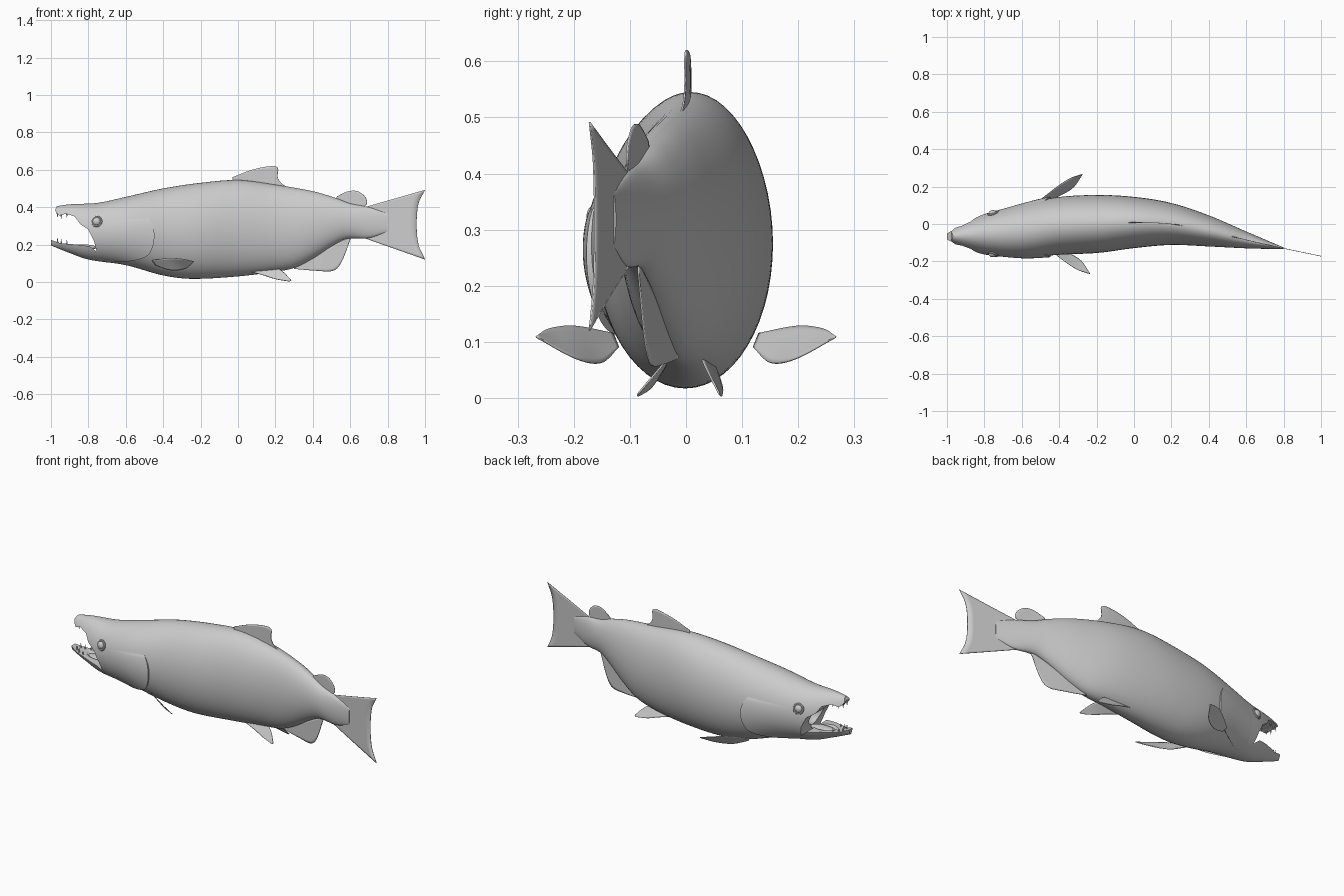
import bpy, bmesh, math
from mathutils import Vector

if "Cube" in bpy.data.objects:
    bpy.data.objects.remove(bpy.data.objects["Cube"])

skin = bpy.data.materials.new("plain_grey")
skin.use_nodes = True
skin.diffuse_color = (0.6, 0.6, 0.6, 1)
skin.node_tree.nodes["Principled BSDF"].inputs["Base Color"].default_value = (0.6, 0.6, 0.6, 1)


def smooth(table, x):
    """Smooth curve through the (x, value) points."""
    n = len(table) - 1
    x = min(max(x, table[0][0]), table[n][0])
    i = max(k for k in range(n) if table[k][0] <= x)

    def slope(k):
        a, b = table[max(k - 1, 0)], table[min(k + 1, n)]
        return (b[1] - a[1]) / (b[0] - a[0])
    (x0, y0), (x1, y1) = table[i], table[i + 1]
    d = x1 - x0
    t = (x - x0) / d
    return ((2*t**3 - 3*t*t + 1) * y0 + (t**3 - 2*t*t + t) * d * slope(i)
            + (3*t*t - 2*t**3) * y1 + (t**3 - t*t) * d * slope(i + 1))


# Body profiles along the length
TOP = [(-1, .40), (-.9, .415), (-.75, .423), (-.6, .455), (-.4, .50), (-.2, .53), (0, .545),
       (.2, .52), (.4, .485), (.52, .45), (.6, .42), (.7, .40), (.8, .365)]
BELLY = [(-1, .195), (-.9, .155), (-.8, .12), (-.6, .09), (-.4, .035), (-.25, .017), (0, .03),
         (.2, .055), (.3, .075), (.4, .125), (.5, .19), (.58, .23), (.7, .235), (.8, .27)]
SPINE = [(-1, -.067), (-.8, -.055), (-.6, -.037), (-.4, -.01), (-.2, 0), (0, .008),
         (.2, 0), (.4, -.037), (.6, -.085), (.8, -.13), (1, -.172)]
WIDTH = [(-1, .022), (-.97, .045), (-.9, .075), (-.8, .108), (-.6, .143), (-.45, .153),
         (-.2, .155), (0, .137), (.2, .112), (.4, .083), (.6, .045), (.7, .025), (.8, .005)]


def body_point(x, angle, grow=1.0):
    top, low = smooth(TOP, x), smooth(BELLY, x)
    return Vector((x, smooth(SPINE, x) + grow * smooth(WIDTH, x) * math.cos(angle),
                   (top + low) / 2 + grow * (top - low) / 2 * math.sin(angle)))


def make(name, verts, faces, angle=40):
    mesh = bpy.data.meshes.new(name)
    mesh.from_pydata(verts, [], faces)
    bm = bmesh.new()
    bm.from_mesh(mesh)
    bmesh.ops.recalc_face_normals(bm, faces=bm.faces)
    bm.to_mesh(mesh)
    bm.free()
    return finish(bpy.data.objects.new(name, mesh), angle)


def finish(obj, angle=40):
    if obj.name not in bpy.context.scene.collection.objects:
        if not obj.users_collection:
            bpy.context.scene.collection.objects.link(obj)
    obj.data.materials.clear()
    obj.data.materials.append(skin)
    bpy.ops.object.select_all(action="DESELECT")
    obj.select_set(True)
    bpy.context.view_layer.objects.active = obj
    bpy.ops.object.shade_smooth_by_angle(angle=math.radians(angle))
    return obj


def grid(name, rows, wrap=False, caps=False, angle=40):
    """Skin a list of equally long rows of points."""
    n = len(rows[0])
    cols = n if wrap else n - 1
    faces = [(r*n + c, r*n + (c + 1) % n, (r + 1)*n + (c + 1) % n, (r + 1)*n + c)
             for r in range(len(rows) - 1) for c in range(cols)]
    if caps:
        last = (len(rows) - 1) * n
        faces += [tuple(range(n)), tuple(range(last, last + n))]
    return make(name, [p for row in rows for p in row], faces, angle)


def ball(name, place, size):
    bpy.ops.mesh.primitive_uv_sphere_add(segments=32, ring_count=16, location=place)
    obj = bpy.context.object
    obj.name = name
    obj.scale = size
    return finish(obj)


# Body, with the open mouth cut out
body = grid("body", [[body_point(-1 + 1.8 * i / 90, math.tau * k / 56) for k in range(56)]
                     for i in range(91)], wrap=True, caps=True)
MOUTH = [(-.755, .16), (-.77, .22), (-.8, .28), (-.845, .31), (-.872, .35), (-.92, .365),
         (-.955, .355), (-.972, .37), (-.978, .385), (-.97, .402), (-.95, .43), (-1.1, .43),
         (-1.1, .24), (-1, .225), (-.95, .207), (-.86, .2), (-.79, .19)]
wedge = grid("mouth_cutter", [[(x, y, z) for x, z in MOUTH] for y in (-.4, .3)],
             wrap=True, caps=True)
hollow = ball("mouth_hollow_cutter", (-.83, -.058, .25), (.115, .062, .07))
for cutter in (wedge, hollow):
    cut = body.modifiers.new("mouth", "BOOLEAN")
    cut.operation, cut.solver, cut.object = "DIFFERENCE", "EXACT", cutter
    bpy.context.view_layer.objects.active = body
    bpy.ops.object.modifier_apply(modifier=cut.name)
for cutter in (wedge, hollow):
    bpy.data.objects.remove(cutter)
finish(body)
ball("tongue", (-.84, -.058, .185), (.085, .032, .016))

# Gill covers: raised plates with a free rear edge
GILL = [(-72, -.67), (-54, -.575), (-35, -.485), (-19, -.455), (-5, -.447), (8, -.455), (20, -.48)]
for side, name in ((-1, "right_gill_cover"), (1, "left_gill_cover")):
    rows = []
    for k in range(33):
        deg = -72 + 92 * k / 32
        fade = math.sin(math.pi * k / 32) ** 0.5
        row = []
        for u, lift in [(i / 12, .075 * i / 12) for i in range(13)] + [(1, -.06)]:
            x = -.72 + (smooth(GILL, deg) + .72) * u
            a = math.radians(deg)
            row.append(body_point(x, a if side > 0 else math.pi - a, 1 + lift * fade - .003))
        rows.append(row)
    grid(name, rows)

# Eyes with lids
for side, name in ((-1, "right"), (1, "left")):
    a = math.radians(21)
    p = body_point(-.755, a if side > 0 else math.pi - a)
    ball(name + "_eye", p, (.022, .016, .022))
    out = Vector((-.3, side, .25))
    bpy.ops.mesh.primitive_torus_add(location=p, major_radius=.025, minor_radius=.006,
                                     major_segments=32, minor_segments=8,
                                     rotation=out.to_track_quat("Z", "Y").to_euler())
    bpy.context.object.name = name + "_eyelid"
    finish(bpy.context.object)


# Teeth along both jaws
def tooth(name, place, length):
    bpy.ops.mesh.primitive_cone_add(vertices=10, radius1=.006, radius2=.0005, depth=abs(length),
                                    location=place, rotation=(0 if length > 0 else math.pi, 0, 0))
    bpy.context.object.name = name
    finish(bpy.context.object)


for side in (-1, 1):
    for x, y, low, high in ((-.965, .022, .222, .358), (-.945, .034, .215, .352),
                            (-.915, .046, .21, .358)):
        tooth("lower_tooth", (x, smooth(SPINE, x) + side * y * .8, low), .03)
        tooth("upper_tooth", (x, smooth(SPINE, x) + side * y * .8, high), -.028)


# Fins: thin sheets between a root line and an outer edge
def resample(points, count):
    points = [Vector(p) for p in points]
    dist = [0]
    for a, b in zip(points, points[1:]):
        dist.append(dist[-1] + (b - a).length)
    lines = [[(d, p[k]) for d, p in zip(dist, points)] for k in range(3)]
    return [Vector([smooth(line, dist[-1] * i / count) for line in lines])
            for i in range(count + 1)]


def fin(name, root, edge, upright=True):
    if upright:
        root, edge = ([(x, 0, z) for x, z in line] for line in (root, edge))
    a, b = resample(root, 24), resample(edge, 24)
    rows = [[p.lerp(q, i / 8) for p, q in zip(a, b)] for i in range(9)]
    if upright:
        for p in (p for row in rows for p in row):
            p.y = smooth(SPINE, p.x)
    obj = grid(name, rows)
    thick = obj.modifiers.new("thickness", "SOLIDIFY")
    thick.thickness, thick.offset = .003, 0


fin("dorsal_fin", [(-.03, .535), (.1, .52), (.28, .49)],
    [(-.03, .56), (.06, .595), (.13, .613), (.2, .62), (.215, .607), (.212, .56), (.235, .525), (.28, .5)])
fin("adipose_fin", [(.52, .44), (.6, .41), (.67, .395)],
    [(.53, .458), (.59, .485), (.64, .485), (.68, .455), (.69, .42), (.67, .4)])
fin("anal_fin", [(.3, .09), (.45, .17), (.6, .24)],
    [(.3, .07), (.42, .06), (.51, .06), (.55, .1), (.6, .225)])
fin("tail_fin", [(.66, .395), (.66, .24)],
    [(1, .492), (.965, .42), (.955, .305), (.965, .2), (1, .12)])

for side, name, shift in ((-1, "right", 0), (1, "left", -.04)):
    def place(points):
        return [(x + shift, y * side, z) for x, y, z in points]
    fin(name + "_pectoral_fin",
        place([(-.46, .13, .115), (-.37, .2, .128), (-.3, .245, .123), (-.235, .267, .11)]),
        place([(-.44, .12, .09), (-.36, .15, .063), (-.285, .195, .07), (-.235, .266, .108)]), False)

    def belly(points):
        return [(x, smooth(SPINE, x) + side * y, z) for x, y, z in points]
    fin(name + "_pelvic_fin",
        belly([(.07, .045, .055), (.14, .055, .035), (.2, .065, .016), (.275, .075, .003)]),
        belly([(.13, .03, .075), (.2, .028, .075), (.24, .04, .055), (.285, .072, .008)]), False)
